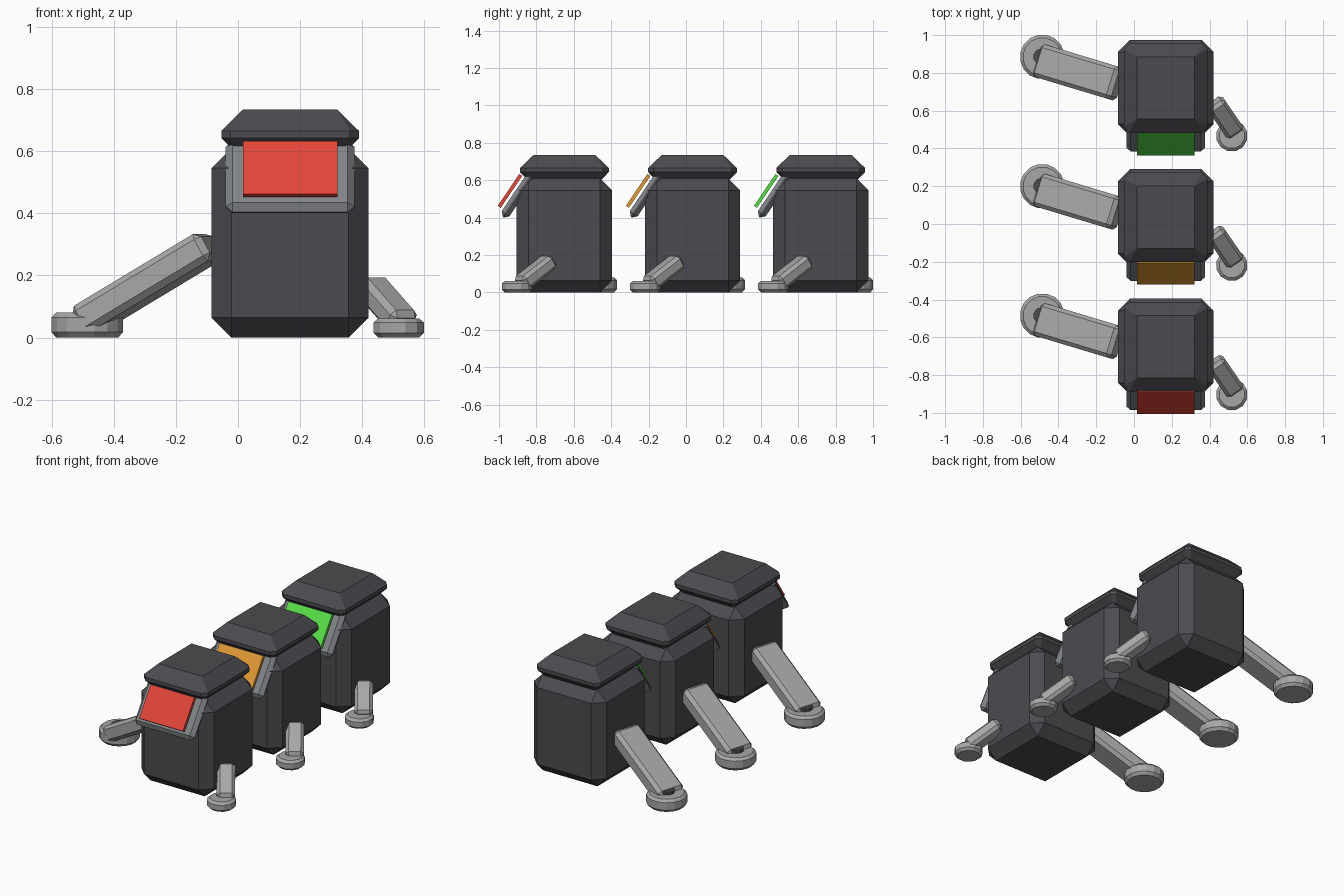
import bpy, bmesh, math
from mathutils import Vector, Matrix

if "Cube" in bpy.data.objects:
    bpy.data.objects.remove(bpy.data.objects["Cube"])


def lin(c):
    c /= 255
    return c / 12.92 if c < 0.04 else ((c + 0.055) / 1.055) ** 2.4


def material(name, r, g, b):
    m = bpy.data.materials.new(name)
    m.diffuse_color = (lin(r), lin(g), lin(b), 1)
    m.use_nodes = True
    m.node_tree.nodes["Principled BSDF"].inputs["Base Color"].default_value = m.diffuse_color
    return m


DARK = material("charcoal", 76, 75, 80)
GREY = material("mid_grey", 130, 133, 137)
LIGHT = material("light_grey", 167, 167, 165)
SCREENS = [("red", material("red", 228, 70, 58)),
           ("orange", material("orange", 224, 155, 52)),
           ("green", material("green", 90, 224, 72))]


def finish(bm, name, mat):
    bmesh.ops.recalc_face_normals(bm, faces=bm.faces)
    mesh = bpy.data.meshes.new(name)
    bm.to_mesh(mesh)
    bm.free()
    mesh.materials.append(mat)
    obj = bpy.data.objects.new(name, mesh)
    bpy.context.collection.objects.link(obj)
    return obj


def box(name, mat, size, matrix, chamfer=0):
    """Box with single-segment chamfered edges."""
    bm = bmesh.new()
    bmesh.ops.create_cube(bm, size=1, matrix=Matrix.Diagonal((*size, 1)))
    if chamfer:
        bmesh.ops.bevel(bm, geom=bm.edges[:], offset=chamfer, segments=1,
                        affect='EDGES', profile=0.5)
    bm.transform(matrix)
    return finish(bm, name, mat)


def loft(name, mat, rings):
    """Stack of closed point rings joined by quads and capped."""
    bm = bmesh.new()
    loops = [[bm.verts.new(p) for p in ring] for ring in rings]
    n = len(loops[0])
    for a, b in zip(loops, loops[1:]):
        for i in range(n):
            j = (i + 1) % n
            bm.faces.new((a[i], a[j], b[j], b[i]))
    bm.faces.new(loops[0][::-1])
    bm.faces.new(loops[-1])
    bmesh.ops.remove_doubles(bm, verts=bm.verts[:], dist=0.0005)
    return finish(bm, name, mat)


def octagon(cx, cy, hx, hy, c, z):
    """Rectangle with cut corners."""
    pts = [(hx, hy - c), (hx - c, hy), (c - hx, hy), (-hx, hy - c),
           (-hx, c - hy), (c - hx, -hy), (hx - c, -hy), (hx, c - hy)]
    return [(cx + x, cy + y, z) for x, y in pts]


def disc(name, mat, cx, cy, sides, profile):
    """Round part from (radius, height) pairs."""
    angles = [2 * math.pi * (i + 0.5) / sides for i in range(sides)]
    return loft(name, mat, [[(cx + r * math.cos(a), cy + r * math.sin(a), z)
                             for a in angles] for r, z in profile])


def strut(name, mat, p0, p1, width, thick, chamfer):
    """Chamfered bar between two points, its wide side kept level."""
    p0, p1 = Vector(p0), Vector(p1)
    x = (p1 - p0).normalized()
    y = Vector((0, 0, 1)).cross(x).normalized()
    z = x.cross(y)
    rot = Matrix((x, y, z)).transposed().to_4x4()
    return box(name, mat, ((p1 - p0).length, width, thick),
               Matrix.Translation((p0 + p1) / 2) @ rot, chamfer)


CX = 0.168
TILT = Matrix.Rotation(math.radians(-34), 4, 'X')

# Three identical units in a row, differing only in screen colour
for i, (label, screen_mat) in enumerate(SCREENS):
    cy = -0.65 + 0.685 * i

    def at(x, y, z):
        return Matrix.Translation((x, cy + y, z))

    # Main housing and lid
    box(label + "_body", DARK, (0.506, 0.51, 0.61), at(CX, 0, 0.305), 0.064)
    loft(label + "_lid", DARK, [
        octagon(CX, cy, 0.18, 0.195, 0.01, 0.6),
        octagon(CX, cy, 0.222, 0.237, 0.03, 0.643),
        octagon(CX, cy, 0.222, 0.237, 0.03, 0.666),
        octagon(CX, cy, 0.152, 0.165, 0, 0.735)])

    # Tilted bezel with screen plate on its front
    box(label + "_bezel", GREY, (0.415, 0.05, 0.276),
        at(CX, -0.25, 0.517) @ TILT, 0.022)
    box(label + "_screen", screen_mat, (0.305, 0.019, 0.205),
        at(CX, -0.291, 0.543) @ TILT)

    # Long left leg, round foot and ankle pin
    strut(label + "_left_leg", LIGHT, (-0.50, cy + 0.145, 0.05),
          (-0.085, cy + 0.02, 0.30), 0.18, 0.10, 0.02)
    disc(label + "_left_foot", LIGHT, -0.486, cy + 0.165, 16,
         [(0.102, 0), (0.118, 0.018), (0.118, 0.065), (0.102, 0.08)])
    disc(label + "_ankle_pin", DARK, -0.488, cy + 0.165, 10,
         [(0.045, 0.05), (0.045, 0.098)])

    # Short right leg and foot
    strut(label + "_right_leg", LIGHT, (0.535, cy - 0.235, 0.045),
          (0.425, cy - 0.075, 0.17), 0.105, 0.08, 0.018)
    disc(label + "_right_foot", LIGHT, 0.518, cy - 0.253, 12,
         [(0.068, 0), (0.084, 0.015), (0.084, 0.048), (0.068, 0.062)])
